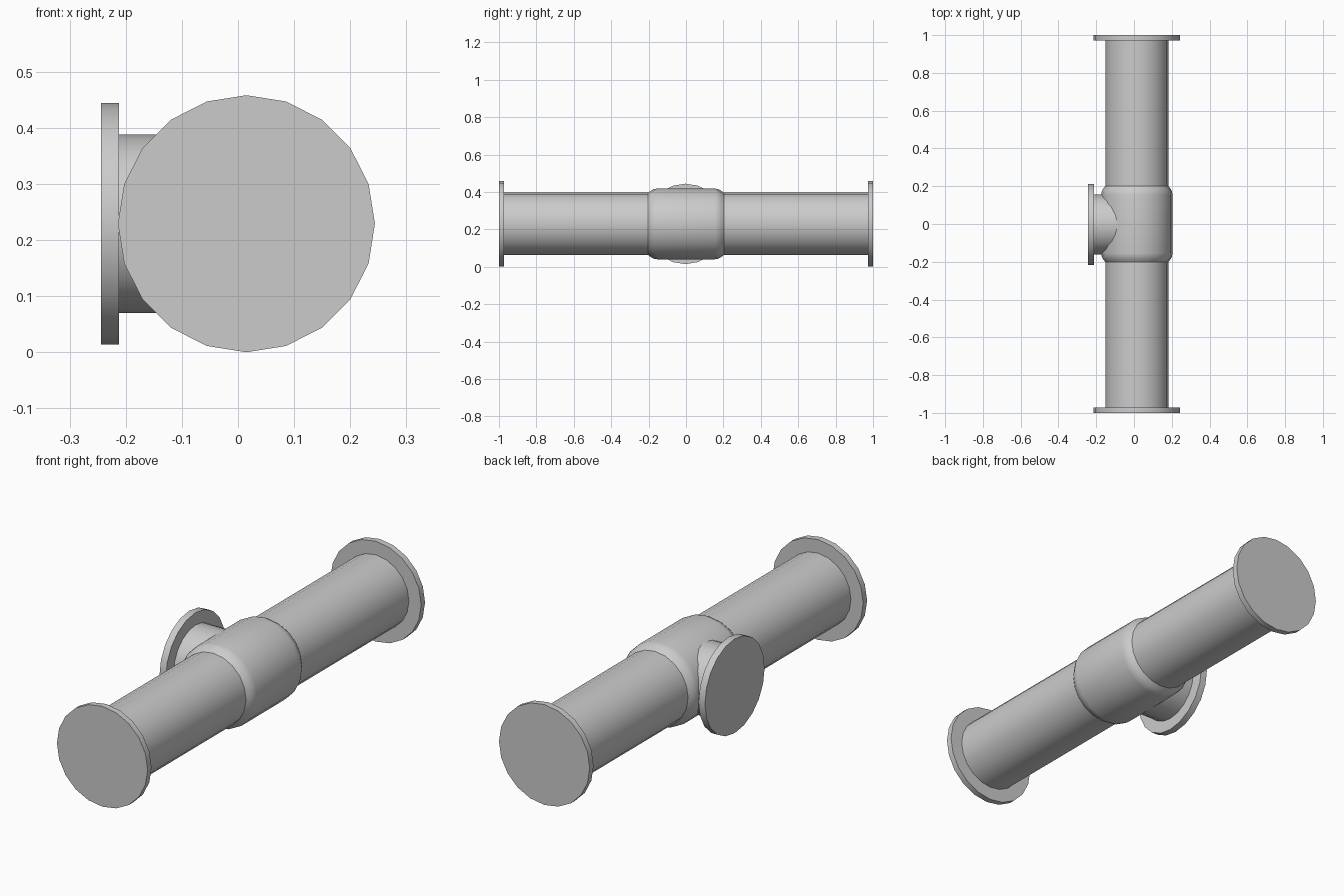
import bpy
import bmesh
import math
from mathutils import Matrix, Vector

cube = bpy.data.objects.get("Cube")
if cube:
    bpy.data.objects.remove(cube, do_unlink=True)

SIDES = 20
AXIS = Vector((0.015, 0, 0.229))  # centre of the main run
ALONG_Y = Matrix.Rotation(-math.pi / 2, 4, 'X')  # local z becomes +y
ALONG_X = Matrix.Rotation(-math.pi / 2, 4, 'Y')  # local z becomes -x

steel = bpy.data.materials.new("grey_steel")
steel.use_nodes = True
grey = (0.6, 0.6, 0.6, 1)
steel.diffuse_color = grey
steel.node_tree.nodes["Principled BSDF"].inputs["Base Color"].default_value = grey


def lathe(name, profile, turn, centre):
    """Closed solid of revolution from (radius, distance) pairs."""
    bm = bmesh.new()
    rings = []
    for radius, dist in profile:
        rings.append([bm.verts.new((radius * math.cos(a), radius * math.sin(a), dist))
                      for a in (math.tau * i / SIDES for i in range(SIDES))])
    for low, high in zip(rings, rings[1:]):
        for i in range(SIDES):
            j = (i + 1) % SIDES
            bm.faces.new((low[i], low[j], high[j], high[i]))
    bm.faces.new(rings[0][::-1])
    bm.faces.new(rings[-1])
    bmesh.ops.recalc_face_normals(bm, faces=bm.faces)
    bm.transform(Matrix.Translation(centre) @ turn)
    mesh = bpy.data.meshes.new(name)
    bm.to_mesh(mesh)
    bm.free()
    mesh.materials.append(steel)
    obj = bpy.data.objects.new(name, mesh)
    bpy.context.collection.objects.link(obj)
    bpy.ops.object.select_all(action='DESELECT')
    obj.select_set(True)
    bpy.context.view_layer.objects.active = obj
    bpy.ops.object.shade_smooth_by_angle(angle=math.radians(35))
    return obj


# Main run with its end flanges
for name, sign in (("front", -1), ("back", 1)):
    lathe(name + "_pipe", [(0.167, sign * 0.15), (0.167, sign * 0.975)], ALONG_Y, AXIS)
    lathe(name + "_flange", [(0.229, sign * 0.972), (0.229, sign)], ALONG_Y, AXIS)

# Thicker tee body with rounded shoulders
shoulder = [(0.167, 0.202), (0.178, 0.187), (0.186, 0.172), (0.189, 0.155)]
body = [(r, -d) for r, d in shoulder] + shoulder[::-1]
lathe("tee_body", body, ALONG_Y, AXIS)

# Side branch, reaching out to the right
branch = Vector((0, -0.003, AXIS.z))
lathe("branch_pipe", [(0.159, 0), (0.159, 0.215)], ALONG_X, branch)
lathe("branch_flange", [(0.215, 0.212), (0.215, 0.244)], ALONG_X, branch)
